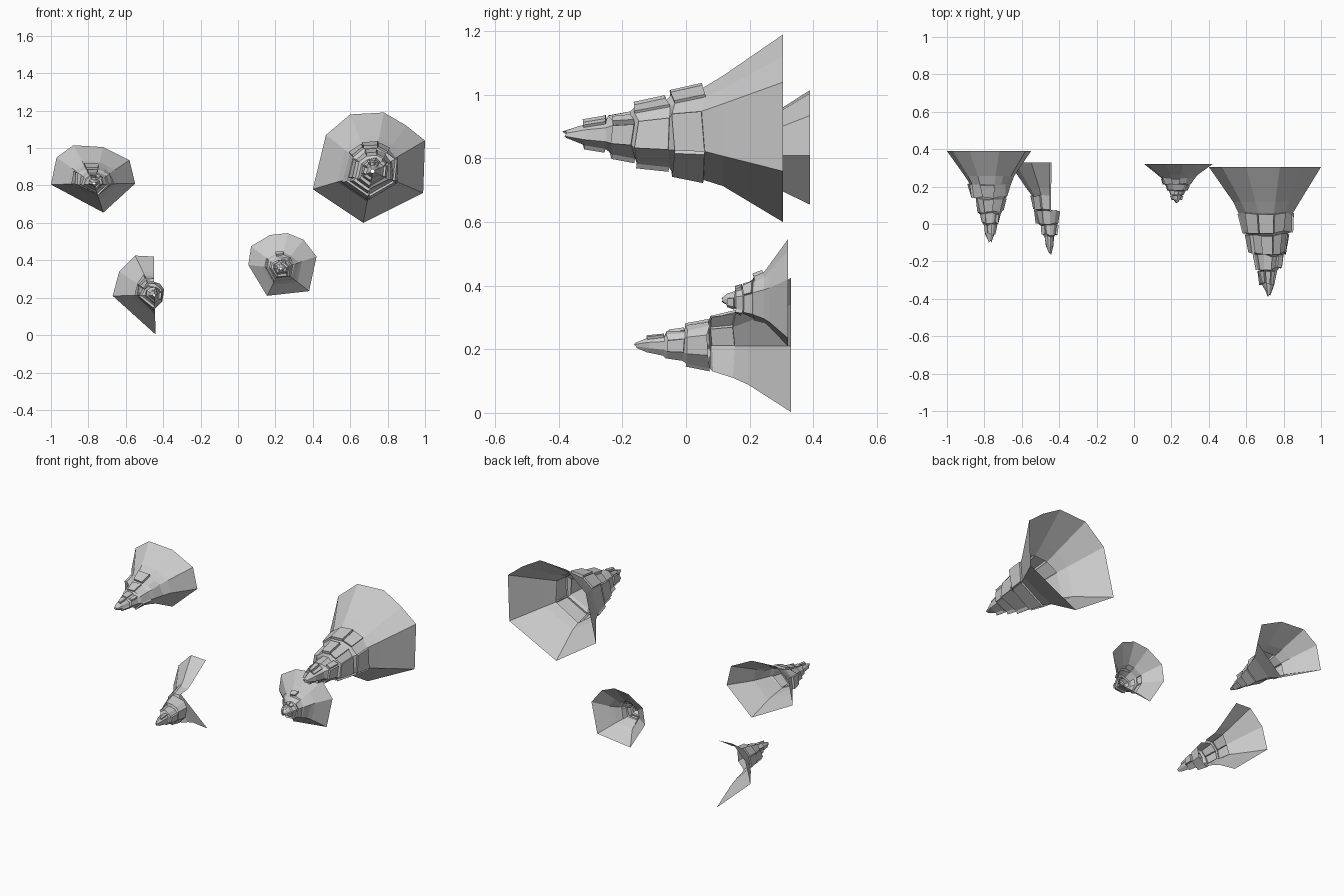
import bpy, bmesh, random
from mathutils import Vector

if "Cube" in bpy.data.objects:
    bpy.data.objects.remove(bpy.data.objects["Cube"])

# stepped flare profile: (fraction of length from rim to tip, fraction of rim radius)
PROFILE = [(0, 1), (.27, .59), (.36, .48), (.50, .41), (.52, .355), (.66, .29),
           (.68, .24), (.78, .205), (.80, .15), (.90, .11), (1, .035)]


def spike(name, rim, back, tip_y, centre, tip, seed, open_cols=(), open_until=0):
    """Hollow horn: irregular rim at y=back, narrowing in ragged tiers to the tip.
    Columns in open_cols have no wall before ring open_until."""
    rnd = random.Random(seed)
    bm = bmesh.new()
    n = len(rim)
    rings = []
    for i, (t, r) in enumerate(PROFILE):
        ring = []
        for j, (x, z) in enumerate(rim):
            tt, rr = t, r
            if i >= 2:
                rr *= rnd.uniform(.92, 1.07)
                tt += rnd.uniform(-.012, .012) if i < len(PROFILE) - 1 else rnd.uniform(-.03, 0)
            cx = centre[0] + (tip[0] - centre[0]) * min(1, t * 1.5)
            cz = centre[1] + (tip[1] - centre[1]) * min(1, t * 1.5)
            ring.append(bm.verts.new((cx + (x - centre[0]) * rr,
                                      back + (tip_y - back) * tt,
                                      cz + (z - centre[1]) * rr)))
        rings.append(ring)
    plates = []
    for i in range(len(rings) - 1):
        for j in range(n):
            if j in open_cols and i < open_until:
                continue
            k = (j + 1) % n
            f = bm.faces.new((rings[i + 1][j], rings[i + 1][k], rings[i][k], rings[i][j]))
            # some tier faces become raised plates
            if i in (2, 4, 6, 8) and rnd.random() < .45:
                plates.append(f)
    bm.normal_update()
    size = max(Vector((x - centre[0], z - centre[1])).length for x, z in rim)
    raised = bmesh.ops.extrude_discrete_faces(bm, faces=plates)["faces"]
    bm.normal_update()
    for f in raised:
        shift = f.normal * size * rnd.uniform(.02, .055)
        for v in f.verts:
            v.co += shift
    me = bpy.data.meshes.new(name)
    bm.to_mesh(me)
    bm.free()
    ob = bpy.data.objects.new(name, me)
    bpy.context.collection.objects.link(ob)
    return ob


# large spike, upper right
spike("large_spike", [(.60, 1.18), (.78, 1.19), (.90, 1.12), (1.0, 1.04), (.99, .76),
                      (.67, .60), (.40, .78), (.47, 1.07)],
      .305, -.39, (.71, .90), (.72, .875), 3)

# medium spike, upper left
spike("medium_spike", [(-.88, 1.015), (-.72, 1.005), (-.65, .97), (-.58, .935), (-.55, .81),
                       (-.72, .655), (-1.0, .805), (-.97, .95)],
      .39, -.10, (-.775, .83), (-.77, .81), 5)

# small spike, lower right
spike("small_spike", [(.17, .535), (.265, .545), (.35, .51), (.42, .42), (.38, .235),
                      (.155, .21), (.055, .375), (.07, .475)],
      .32, .11, (.23, .37), (.228, .355), 8)

# broken half spike, lower left: right-hand wall missing behind the tip tiers
spike("half_spike", [(-.45, .42), (-.36, .39), (-.31, .30), (-.33, .13), (-.44, .003),
                     (-.67, .21), (-.635, .34), (-.55, .425)],
      .33, -.167, (-.445, .215), (-.447, .212), 11, open_cols=(0, 1, 2, 3), open_until=4)

# keep ring vertices of the open side from leaving loose points
for ob in bpy.context.collection.objects:
    bm = bmesh.new()
    bm.from_mesh(ob.data)
    bmesh.ops.delete(bm, geom=[v for v in bm.verts if not v.link_faces], context='VERTS')
    bm.to_mesh(ob.data)
    bm.free()
